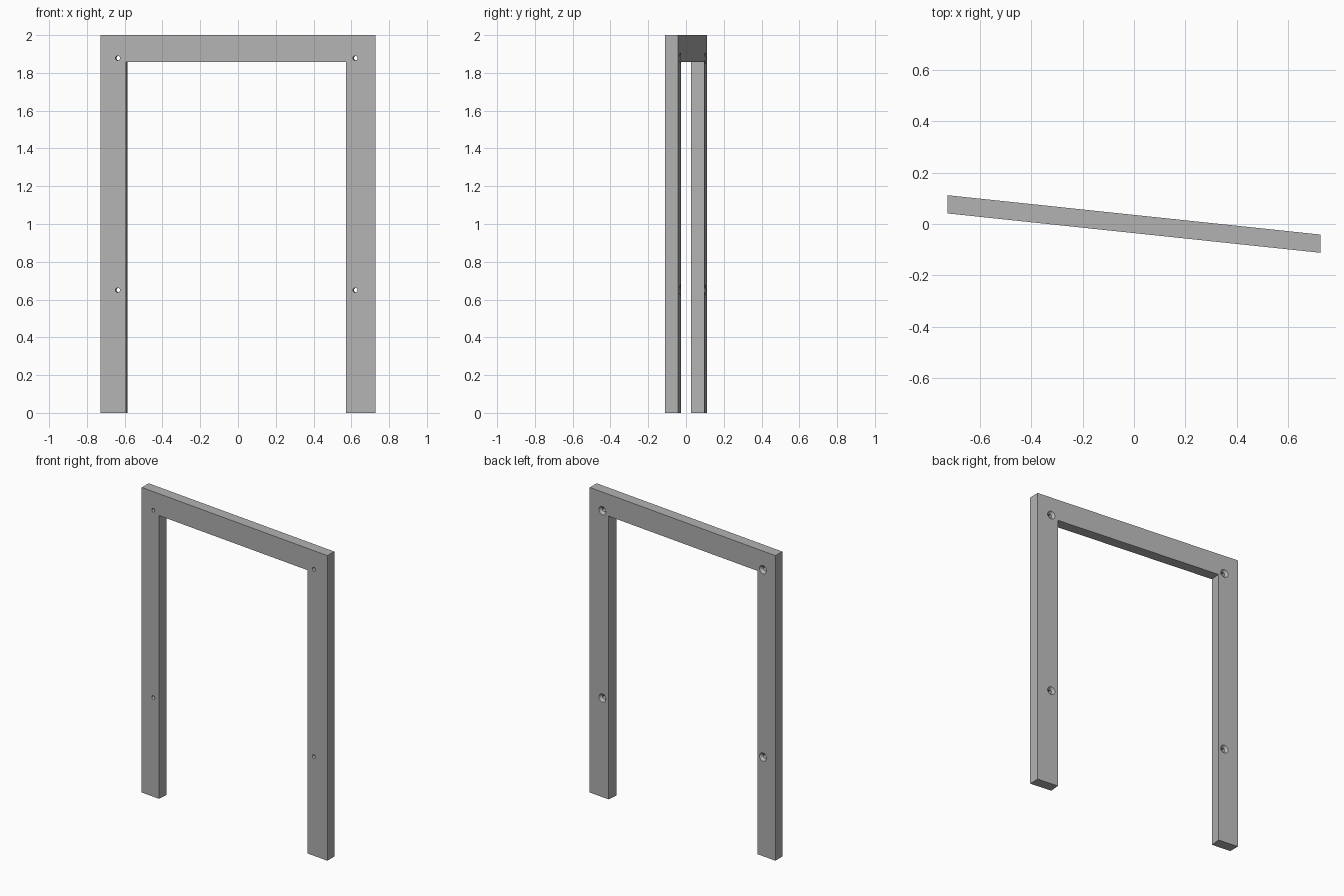
import bpy, bmesh, math
from mathutils import Matrix, Vector

if "Cube" in bpy.data.objects:
    bpy.data.objects.remove(bpy.data.objects["Cube"])

HALF_W, HEIGHT, DEPTH = 0.727, 2.0, 0.071   # depth is measured along y
SLOPE = 0.1055                              # the frame runs back towards -x
TILT = Matrix.Rotation(-math.atan(SLOPE), 4, 'Z')
NORMAL = TILT @ Vector((0, 1, 0))           # out of the back face
THICK = DEPTH * NORMAL.y

grey = bpy.data.materials.new("plain_grey")
grey.use_nodes = True
colour = (0.45, 0.45, 0.45, 1)
grey.diffuse_color = colour
grey.node_tree.nodes["Principled BSDF"].inputs["Base Color"].default_value = colour


def make_object(name, bm):
    mesh = bpy.data.meshes.new(name)
    bm.to_mesh(mesh)
    bm.free()
    mesh.materials.append(grey)
    ob = bpy.data.objects.new(name, mesh)
    bpy.context.collection.objects.link(ob)
    return ob


def box(name, matrix):
    bm = bmesh.new()
    bmesh.ops.create_cube(bm, size=1, matrix=matrix)
    return make_object(name, bm)


def on_plane(x, z):
    return Vector((x, -SLOPE * x, z))


def countersunk_drill(name, centre):
    # turned profile: (radius, distance along the normal from mid-thickness)
    back = THICK / 2
    profile = [(0.012, -back - 0.02), (0.012, back - 0.015), (0.027, back), (0.027, back + 0.02)]
    bm = bmesh.new()
    rings = []
    for r, d in profile:
        ring = []
        for i in range(24):
            a = math.tau * i / 24
            ring.append(bm.verts.new(centre + TILT @ Vector((r * math.cos(a), d, r * math.sin(a)))))
        rings.append(ring)
    for low, high in zip(rings, rings[1:]):
        for i in range(24):
            j = (i + 1) % 24
            bm.faces.new((low[i], low[j], high[j], high[i]))
    bm.faces.new(rings[0])
    bm.faces.new(rings[-1])
    bmesh.ops.recalc_face_normals(bm, faces=bm.faces)
    return make_object(name, bm)


# Slanted slab with ends square to x
shear = Matrix.Identity(4)
shear[1][0] = -SLOPE
frame = box("portal_frame", shear @ Matrix.Translation((0, 0, HEIGHT / 2))
            @ Matrix.Diagonal((2 * HALF_W, DEPTH, HEIGHT, 1)))

# Opening between the legs, cut square to the slanted face
left_in, right_in, lintel = -0.590, 0.5765, 1.857
mid = on_plane((left_in + right_in) / 2, (lintel - 0.2) / 2)
cutters = [box("opening_cutter", Matrix.Translation(mid) @ TILT
               @ Matrix.Diagonal(((right_in - left_in) / NORMAL.y, 0.4, lintel + 0.2, 1)))]

# Countersunk screw holes, two in each leg
for x in (-0.633, 0.624):
    for z in (0.65, 1.878):
        cutters.append(countersunk_drill("screw_hole_cutter", on_plane(x, z)))

for cutter in cutters:
    cutter.hide_render = True
    mod = frame.modifiers.new("cut", 'BOOLEAN')
    mod.operation, mod.solver, mod.object = 'DIFFERENCE', 'EXACT', cutter

# Bake the cuts and drop the cutters
graph = bpy.context.evaluated_depsgraph_get()
frame_mesh = bpy.data.meshes.new_from_object(frame.evaluated_get(graph))
frame.modifiers.clear()
frame.data = frame_mesh
for cutter in cutters:
    bpy.data.objects.remove(cutter)

# Smooth hole walls, crisp edges everywhere else
bpy.ops.object.select_all(action='DESELECT')
frame.select_set(True)
bpy.context.view_layer.objects.active = frame
bpy.ops.object.shade_smooth_by_angle(angle=math.radians(30))
